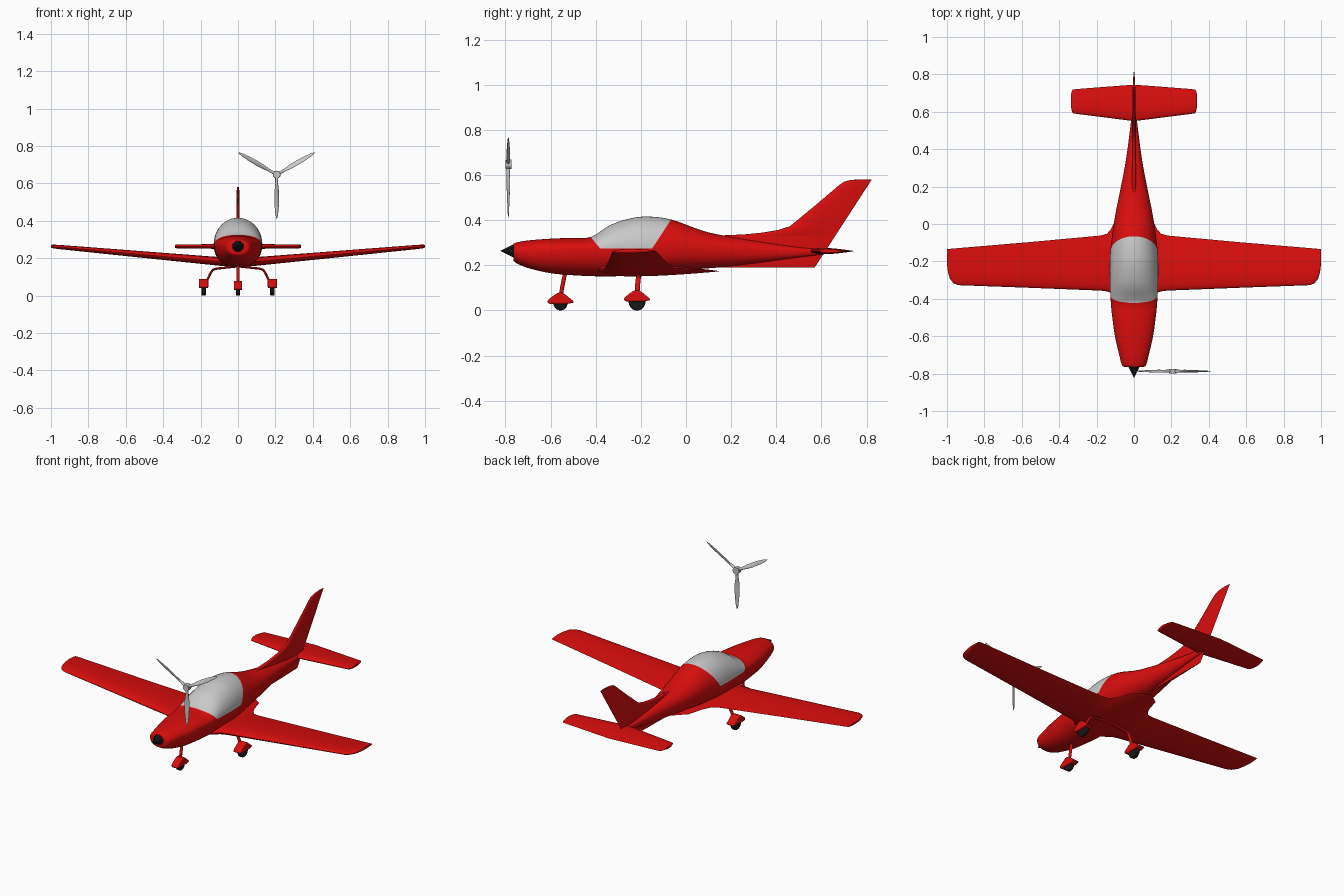
import bpy, bmesh, math
from mathutils import Vector, Matrix

if "Cube" in bpy.data.objects:
    bpy.data.objects.remove(bpy.data.objects["Cube"])


def material(name, rgb):
    m = bpy.data.materials.new(name)
    m.diffuse_color = (*rgb, 1)
    m.use_nodes = True
    m.node_tree.nodes["Principled BSDF"].inputs["Base Color"].default_value = m.diffuse_color
    return m


RED = material("red paint", (0.70, 0.004, 0.004))
GREY = material("light grey", (0.58, 0.58, 0.58))
BLACK = material("black", (0.008, 0.008, 0.008))


def finish(name, bm, mats, angle=40):
    bmesh.ops.recalc_face_normals(bm, faces=bm.faces[:])
    me = bpy.data.meshes.new(name)
    bm.to_mesh(me)
    bm.free()
    for m in mats:
        me.materials.append(m)
    ob = bpy.data.objects.new(name, me)
    bpy.context.collection.objects.link(ob)
    bpy.ops.object.select_all(action='DESELECT')
    ob.select_set(True)
    bpy.context.view_layer.objects.active = ob
    if angle:
        bpy.ops.object.shade_smooth_by_angle(angle=math.radians(angle))
    return ob


def loft(bm, rings):
    """Skin a list of equal-length closed rings and cap both ends."""
    vs = [[bm.verts.new(p) for p in r] for r in rings]
    n = len(vs[0])
    for a, b in zip(vs, vs[1:]):
        for i in range(n):
            j = (i + 1) % n
            bm.faces.new((a[i], a[j], b[j], b[i]))
    bm.faces.new(vs[0])
    bm.faces.new(vs[-1][::-1])


def smooth_path(pts, steps):
    """Catmull-Rom through tuples of any length."""
    out = []
    for i in range(len(pts) - 1):
        p0, p1 = pts[max(i - 1, 0)], pts[i]
        p2, p3 = pts[i + 1], pts[min(i + 2, len(pts) - 1)]
        for s in range(steps):
            t = s / steps
            out.append(tuple(
                0.5 * (2 * b + (c - a) * t + (2 * a - 5 * b + 4 * c - d) * t * t
                       + (3 * b - a - 3 * c + d) * t ** 3)
                for a, b, c, d in zip(p0, p1, p2, p3)))
    return out + [pts[-1]]


def airfoil(le, te, thick, n=32):
    """(chordwise, offset) pairs of a symmetric section."""
    pts = []
    for i in range(n):
        a = 2 * math.pi * i / n
        u = (1 + math.cos(a)) / 2
        h = 5 * thick * (0.2969 * math.sqrt(u) - 0.126 * u - 0.3516 * u * u
                         + 0.2843 * u ** 3 - 0.1016 * u ** 4)
        pts.append((le + (te - le) * u, h if math.sin(a) >= 0 else -h))
    return pts


def surface(name, stations):
    """Both halves of a wing; stations are x, leading y, trailing y, z, thickness."""
    full = [(-s[0], *s[1:]) for s in reversed(stations) if s[0] > 0] + stations
    bm = bmesh.new()
    loft(bm, [[Vector((x, y, z + h)) for y, h in airfoil(le, te, t)]
              for x, le, te, z, t in full])
    return finish(name, bm, [RED])


# fuselage with canopy cut into its skin: y, bottom, top, half width, widest z
body = [(-.765, .225, .292, .045, .262), (-.755, .212, .300, .064, .262),
        (-.70, .188, .310, .079, .262), (-.60, .165, .318, .102, .265),
        (-.50, .156, .322, .116, .270), (-.42, .152, .326, .124, .272),
        (-.336, .151, .378, .128, .274), (-.25, .154, .407, .130, .276),
        (-.17, .160, .416, .128, .278), (-.066, .172, .403, .118, .278),
        (.06, .184, .358, .098, .275), (.15, .191, .335, .080, .270),
        (.33, .212, .305, .045, .262), (.50, .235, .280, .022, .260),
        (.62, .250, .270, .008, .260)]
rings = []
for y, zb, zt, w, zc in smooth_path(body, 4):
    ring = []
    for i in range(48):
        c, s = math.cos(i * math.pi / 24), math.sin(i * math.pi / 24)
        if s < 0:
            x = math.copysign(abs(c) ** 0.88, c)
            z = -(zc - zb) * abs(s) ** 0.88
        else:
            x, z = c, (zt - zc) * s
        ring.append(Vector((w * x, y, zc + z)))
    rings.append(ring)
bm = bmesh.new()
loft(bm, rings)
planes = [(Vector((0, 0, .274)), Vector((0, 0, 1))),
          (Vector((0, -.42, .323)), Vector((0, .049, .040))),
          (Vector((0, -.15, .274)), Vector((0, -.129, .084)))]
for co, no in planes:
    bmesh.ops.bisect_plane(bm, geom=bm.verts[:] + bm.edges[:] + bm.faces[:],
                           dist=1e-5, plane_co=co, plane_no=no)
for f in bm.faces:
    mid = f.calc_center_median()
    f.material_index = int(all((mid - co).dot(no) > 0 for co, no in planes))
finish("fuselage", bm, [RED, GREY], 50)

# main wing with root fillet and rounded tips
def wing_z(x):
    return .174 + .090 * x

surface("wing", [(x, le, te, wing_z(x), t) for x, le, te, t in [
    (0, -.40, .15, .046), (.08, -.395, .09, .046), (.105, -.382, .01, .046),
    (.125, -.367, -.03, .046), (.145, -.360, -.052, .045), (.18, -.356, -.062, .044),
    (.56, -.341, -.097, .034), (.94, -.327, -.129, .023), (.965, -.317, -.131, .022),
    (.985, -.292, -.133, .020), (.995, -.255, -.134, .017), (1.0, -.215, -.135, .012)]])

# tailplane
surface("tailplane", [(0, .550, .745, .263, .028), (.30, .588, .722, .263, .021),
                      (.327, .592, .719, .263, .020), (.334, .610, .705, .263, .018),
                      (.338, .635, .685, .263, .014)])

# tail fin with dorsal fillet: z, leading y, thickness
bm = bmesh.new()
loft(bm, [[Vector((h, y, z)) for y, h in airfoil(le, .57 + (z - .19) * .649, t)]
          for z, le, t in [(.190, .08, .014), (.26, .10, .024), (.325, .13, .022),
                           (.333, .17, .020), (.337, .26, .020), (.345, .34, .020),
                           (.357, .41, .020), (.373, .46, .020), (.47, .578, .017),
                           (.555, .678, .014), (.570, .700, .013), (.577, .725, .011),
                           (.581, .765, .007)]])
finish("tail_fin", bm, [RED])

# spinner
bm = bmesh.new()
bmesh.ops.create_cone(bm, cap_ends=True, segments=8, radius1=.037, radius2=.001, depth=.068,
                      matrix=Matrix.Translation((0, -.788, .264))
                      @ Matrix.Rotation(math.pi / 2, 4, 'X')
                      @ Matrix.Rotation(math.pi / 8, 4, 'Z'))
finish("spinner", bm, [BLACK], 0)

# propeller, set apart from the nose
HUB = Vector((.207, -.787, .647))
bm = bmesh.new()
bmesh.ops.create_cone(bm, cap_ends=True, segments=24, radius1=.021, radius2=.019, depth=.026,
                      matrix=Matrix.Translation(HUB) @ Matrix.Rotation(math.pi / 2, 4, 'X'))
finish("propeller_hub", bm, [GREY])
for k in range(3):
    turn = Matrix.Rotation(k * math.tau / 3, 3, 'Y')
    rings = []
    for r, w, t, twist in [(.01, .008, .008, 45), (.035, .008, .008, 45), (.05, .009, .006, 42),
                           (.08, .013, .004, 34), (.12, .014, .003, 27), (.17, .012, .0025, 21),
                           (.21, .008, .002, 17), (.229, .004, .0015, 15), (.236, .001, .001, 15)]:
        rot = Matrix.Rotation(math.radians(twist), 3, 'Z')
        rings.append([HUB + turn @ (rot @ Vector((w * math.cos(a), t * math.sin(a), 0))
                                    + Vector((0, 0, -r)))
                      for a in (i * math.tau / 16 for i in range(16))])
    bm = bmesh.new()
    loft(bm, rings)
    finish(f"propeller_blade_{k + 1}", bm, [GREY])


def leg(name, pts, rx, ry):
    """Elliptical tube along a path lying mostly in the x-z plane."""
    path = [Vector(p) for p in smooth_path(pts, 5)]
    rings = []
    for i, p in enumerate(path):
        d = (path[min(i + 1, len(path) - 1)] - path[max(i - 1, 0)]).normalized()
        side = d.cross(Vector((0, 1, 0))).normalized()
        fore = side.cross(d)
        rings.append([p + side * rx * math.cos(a) + fore * ry * math.sin(a)
                      for a in (j * math.tau / 12 for j in range(12))])
    bm = bmesh.new()
    loft(bm, rings)
    finish(name, bm, [RED])


def wheel_set(prefix, x, y, drop, half, radius):
    # tyre
    bm = bmesh.new()
    bmesh.ops.create_cone(bm, cap_ends=True, segments=32, radius1=radius, radius2=radius,
                          depth=.024, matrix=Matrix.Translation((x, y, radius))
                          @ Matrix.Rotation(math.pi / 2, 4, 'Y'))
    ob = finish(prefix + "_wheel", bm, [BLACK])
    bev = ob.modifiers.new("round", 'BEVEL')
    bev.width, bev.segments = .005, 3
    # teardrop fairing
    outline = [(-.060, .050), (-.050, .062), (-.028, .079), (-.010, .090), (.010, .090),
               (.028, .076), (.055, .054), (.060, .046), (.030, .040), (-.050, .040)]
    bm = bmesh.new()
    loft(bm, [[Vector((x + s * half, y + a, b - drop)) for a, b in outline] for s in (-1, 1)])
    ob = finish(prefix + "_fairing", bm, [RED], 50)
    bev = ob.modifiers.new("round", 'BEVEL')
    bev.width, bev.segments = .009, 3


# landing gear
leg("nose_leg", [(0, -.532, .18), (0, -.545, .12), (0, -.556, .06)], .008, .009)
wheel_set("nose", 0, -.556, .011, .022, .031)
for side, s in (("left", -1), ("right", 1)):
    leg(side + "_main_leg", [(0, -.21, .157), (s * .07, -.21, .149), (s * .12, -.211, .143),
                             (s * .142, -.213, .128), (s * .168, -.217, .075)], .006, .011)
    wheel_set(side + "_main", s * .184, -.217, 0, .025, .037)
